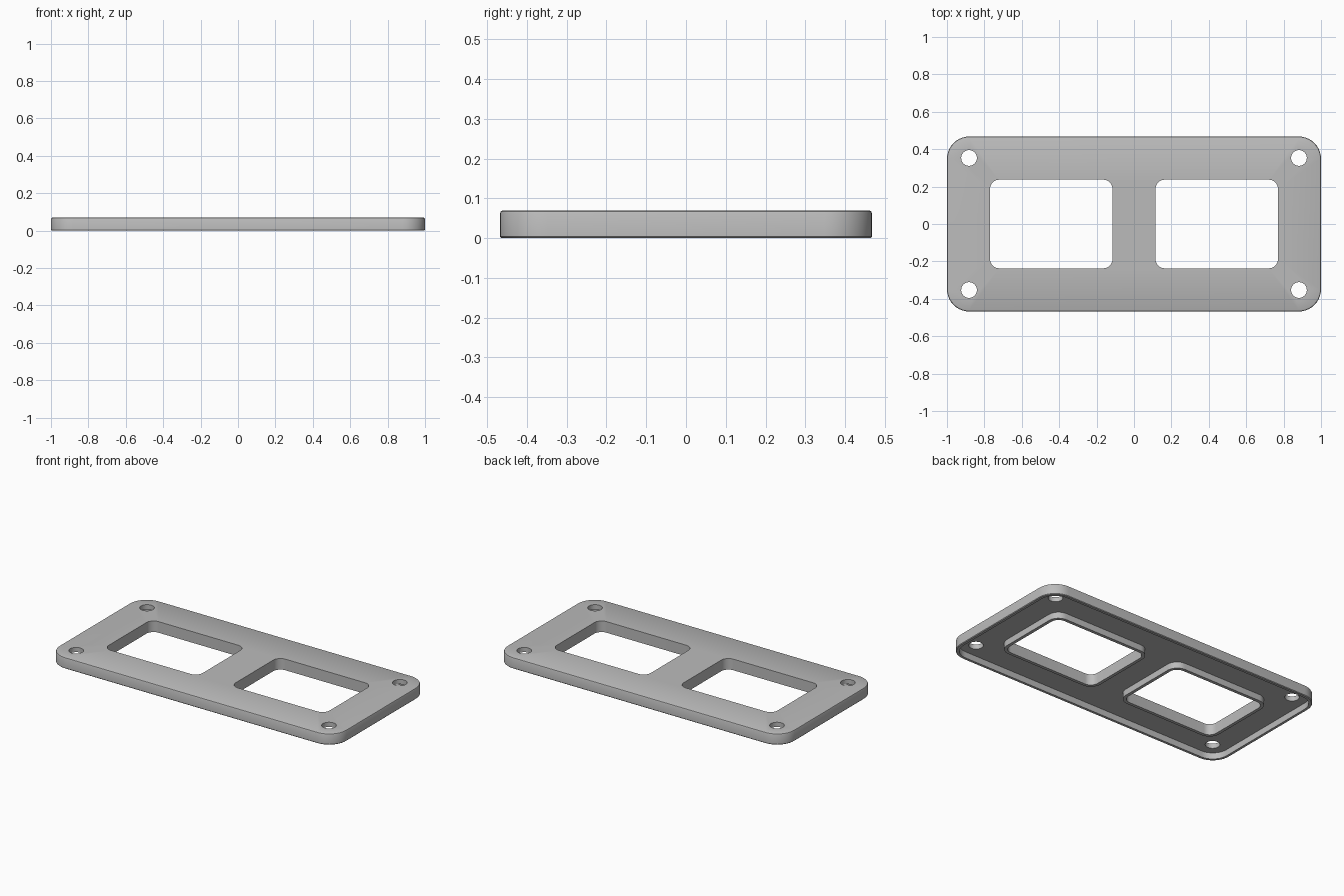
import bpy, bmesh, math

if "Cube" in bpy.data.objects:
    bpy.data.objects.remove(bpy.data.objects["Cube"])

HEIGHT, RECESS, RIM = 0.07, 0.04, 0.02

bm = bmesh.new()


def rounded_loop(cx, cy, hx, hy, r, z, seg=10):
    """Closed ring of vertices round a rounded rectangle."""
    verts = []
    for i, (sx, sy) in enumerate(((1, 1), (-1, 1), (-1, -1), (1, -1))):
        for k in range(seg + 1):
            a = math.pi / 2 * (i + k / seg)
            verts.append(bm.verts.new((cx + sx * (hx - r) + r * math.cos(a),
                                       cy + sy * (hy - r) + r * math.sin(a), z)))
    return verts


def circle_loop(cx, cy, r, z, n=32):
    return [bm.verts.new((cx + r * math.cos(2 * math.pi * k / n),
                          cy + r * math.sin(2 * math.pi * k / n), z)) for k in range(n)]


def walls(loops):
    """Join consecutive rings with quads."""
    for a, b in zip(loops, loops[1:]):
        n = len(a)
        for i in range(n):
            j = (i + 1) % n
            bm.faces.new((a[i], a[j], b[j], b[i]))


def cap(loops):
    """Fill a flat face bounded by the rings, leaving the inner rings open."""
    edges = [bm.edges.get((l[i], l[i - 1])) for l in loops for i in range(len(l))]
    bmesh.ops.triangle_fill(bm, edges=edges, use_beauty=True, normal=(0, 0, 1))


def skin(cx, cy, hx, hy, r, profile):
    """Sweep a list of (outward offset, z) round a rounded rectangle."""
    loops = [rounded_loop(cx, cy, hx + d, hy + d, r + d, z) for d, z in profile]
    walls(loops)
    return loops[0], loops[-1]


under, top = [], []

# Outer rim, with softened outside edges
ends = [skin(0, 0, 1.0, 0.468, 0.12,
             [(-RIM, RECESS), (-RIM, 0), (-0.004, 0), (0, 0.004),
              (0, HEIGHT - 0.008), (-0.0025, HEIGHT - 0.0025), (-0.008, HEIGHT)])]

# Two windows with a raised lip underneath
for s in (-1, 1):
    ends.append(skin(s * 0.4425, 0, 0.3275, 0.237, 0.05,
                     [(RIM, RECESS), (RIM, 0), (0, 0), (0, HEIGHT)]))

# Four screw holes through the thin plate
for sx in (-1, 1):
    for sy in (-1, 1):
        pair = [circle_loop(sx * 0.882, sy * 0.353, 0.042, z) for z in (RECESS, HEIGHT)]
        walls(pair)
        ends.append(tuple(pair))

# Recessed underside and top face
cap([e[0] for e in ends])
cap([e[1] for e in ends])
bmesh.ops.recalc_face_normals(bm, faces=bm.faces)

mesh = bpy.data.meshes.new("cover_plate")
bm.to_mesh(mesh)
bm.free()
plate = bpy.data.objects.new("cover_plate", mesh)
bpy.context.collection.objects.link(plate)

grey = bpy.data.materials.new("mid_grey")
grey.diffuse_color = (0.5, 0.5, 0.5, 1)
grey.use_nodes = True
grey.node_tree.nodes["Principled BSDF"].inputs["Base Color"].default_value = grey.diffuse_color
mesh.materials.append(grey)

bpy.context.view_layer.objects.active = plate
plate.select_set(True)
bpy.ops.object.shade_smooth_by_angle(angle=math.radians(30))
